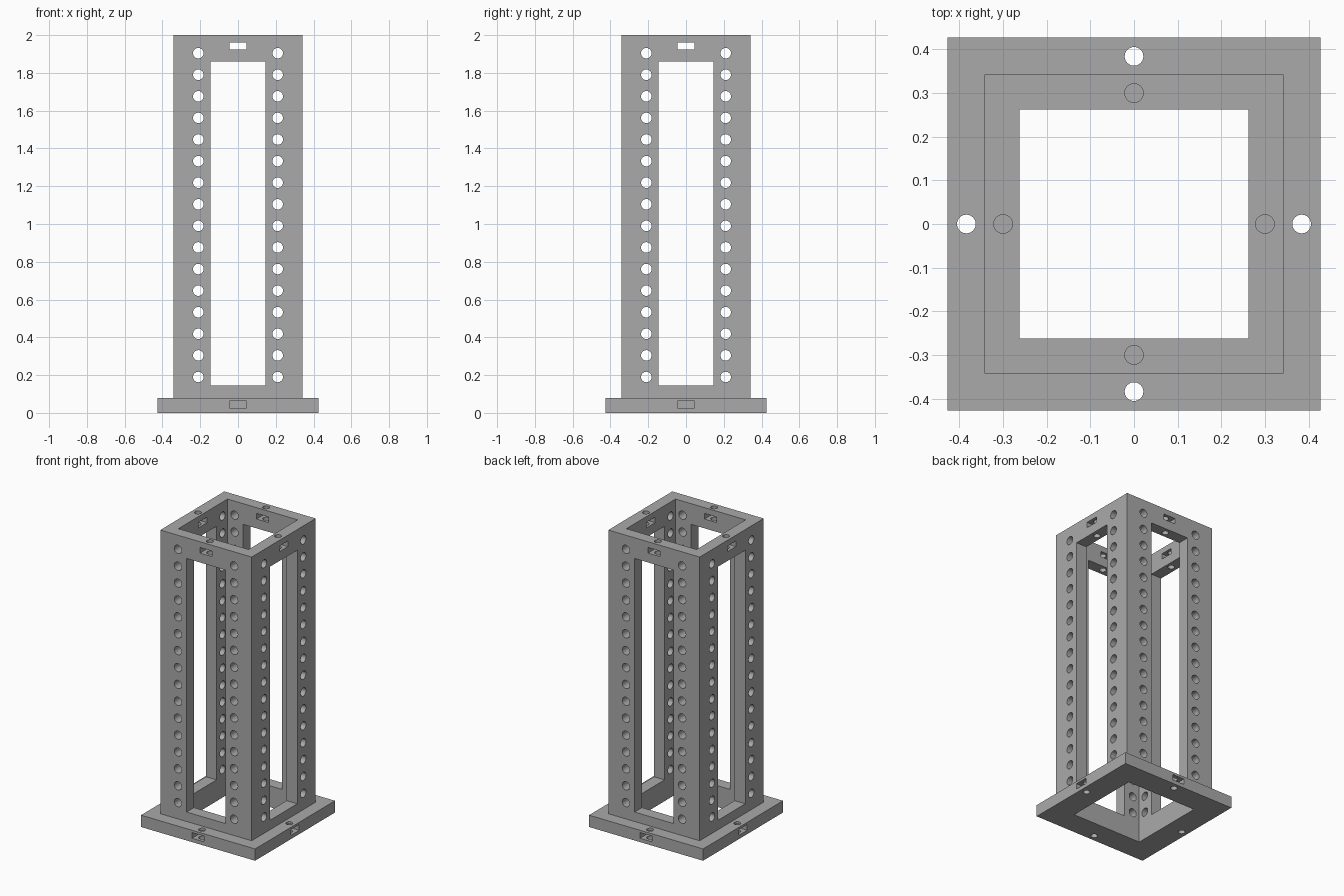
import bpy, bmesh
from math import pi
from mathutils import Matrix, Vector

default = bpy.data.objects.get("Cube")
if default:
    bpy.data.objects.remove(default, do_unlink=True)

BASE, TOWER, INNER = 0.427, 0.342, 0.2625   # half widths
BASE_H, TOP = 0.08, 2.0
WIN_HALF, WIN_LOW, WIN_HIGH = 0.1455, 0.144, 1.86


def add_box(bm, lo, hi, rot=Matrix()):
    lo, hi = Vector(lo), Vector(hi)
    size = Matrix.Diagonal((*(hi - lo), 1))
    bmesh.ops.create_cube(bm, size=1, matrix=rot @ Matrix.Translation((lo + hi) / 2) @ size)


def add_rod(bm, centre, radius, length, rot=Matrix()):
    bmesh.ops.create_cone(bm, cap_ends=True, segments=24, radius1=radius, radius2=radius,
                          depth=length, matrix=rot @ Matrix.Translation(centre))


def make_object(name, bm):
    mesh = bpy.data.meshes.new(name)
    bm.to_mesh(mesh)
    bm.free()
    obj = bpy.data.objects.new(name, mesh)
    bpy.context.collection.objects.link(obj)
    return obj


def side_cutter(name, turn):
    """Openings that run straight through two opposite walls, plus the blind base slots."""
    bm = bmesh.new()
    add_box(bm, (-WIN_HALF, -1, WIN_LOW), (WIN_HALF, 1, WIN_HIGH), turn)
    add_box(bm, (-0.045, -1, 1.923), (0.045, 1, 1.961), turn)
    lie = Matrix.Rotation(pi / 2, 4, "X")
    for i in range(16):
        z = 0.19 + i * 0.1143
        for x in (-0.21, 0.21):
            add_rod(bm, (0, 0, 0), 0.028, 2, turn @ Matrix.Translation((x, 0, z)) @ lie)
    for s in (-1, 1):
        near, far = sorted((s * TOWER, s))
        add_box(bm, (-0.045, near, 0.026), (0.045, far, 0.064), turn)
    return make_object(name, bm)


def vertical_cutter(name):
    """Hollow core, screw holes in the top rim and in the base flange."""
    bm = bmesh.new()
    add_box(bm, (-INNER, -INNER, -0.5), (INNER, INNER, 2.5))
    for i in range(4):
        turn = Matrix.Rotation(i * pi / 2, 4, "Z")
        add_rod(bm, (0.3, 0, 1.95), 0.0215, 0.3, turn)
        add_rod(bm, (0.384, 0, 0.04), 0.0215, 0.16, turn)
    return make_object(name, bm)


# Solid blank: flange with the tower block drawn up from its top face
bm = bmesh.new()
add_box(bm, (-BASE, -BASE, 0), (BASE, BASE, BASE_H))
top = max(bm.faces, key=lambda f: f.calc_center_median().z)
bmesh.ops.inset_region(bm, faces=[top], thickness=BASE - TOWER, use_even_offset=True)
bm.faces.ensure_lookup_table()
lifted = bmesh.ops.extrude_discrete_faces(bm, faces=[top])["faces"][0]
for v in lifted.verts:
    v.co.z = TOP
bmesh.ops.recalc_face_normals(bm, faces=bm.faces)
frame = make_object("tower_frame", bm)

# Cut the openings, one direction at a time
cutters = [vertical_cutter("vertical_cutter"),
           side_cutter("front_back_cutter", Matrix()),
           side_cutter("left_right_cutter", Matrix.Rotation(pi / 2, 4, "Z"))]
for cutter in cutters:
    cutter.hide_render = True
    mod = frame.modifiers.new(cutter.name, "BOOLEAN")
    mod.operation, mod.solver, mod.object = "DIFFERENCE", "EXACT", cutter

# Bake the cuts and drop the cutters
bpy.context.view_layer.update()
graph = bpy.context.evaluated_depsgraph_get()
cut_mesh = bpy.data.meshes.new_from_object(frame.evaluated_get(graph))
frame.modifiers.clear()
frame.data = cut_mesh
for cutter in cutters:
    bpy.data.objects.remove(cutter, do_unlink=True)

# Single grey finish
grey = bpy.data.materials.new("plain_grey")
grey.use_nodes = True
colour = (0.4, 0.4, 0.4, 1)
grey.diffuse_color = colour
grey.node_tree.nodes["Principled BSDF"].inputs["Base Color"].default_value = colour
frame.data.materials.clear()
frame.data.materials.append(grey)

# Round holes shade smoothly, edges stay sharp
bpy.ops.object.select_all(action="DESELECT")
frame.select_set(True)
bpy.context.view_layer.objects.active = frame
bpy.ops.object.shade_smooth_by_angle()
